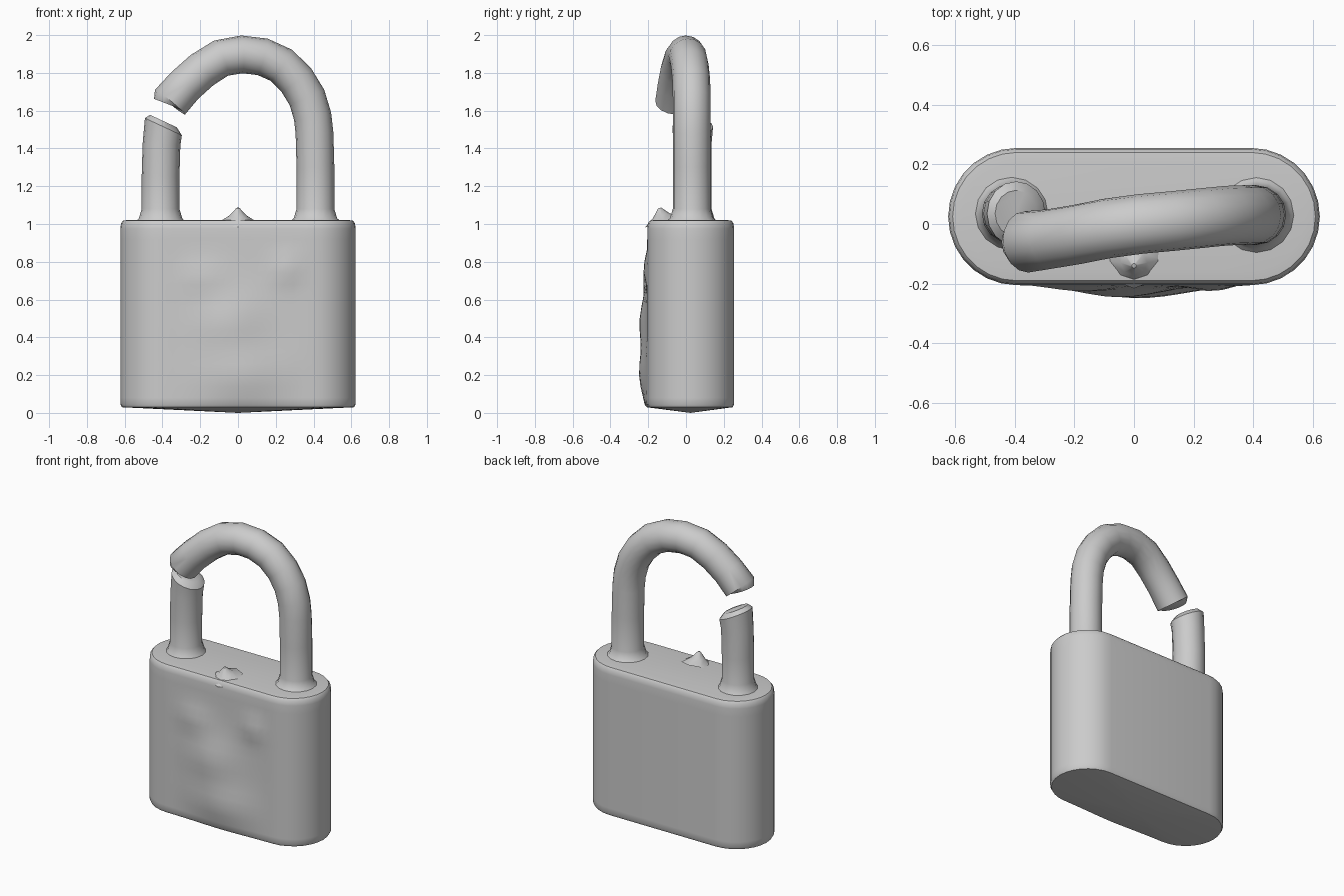
import bpy, bmesh, math
from mathutils import Vector

if "Cube" in bpy.data.objects:
    bpy.data.objects.remove(bpy.data.objects["Cube"])


def loft(name, rings, bottom_z=None):
    """Skin a stack of equal-length rings and cap both ends."""
    bm = bmesh.new()
    loops = [[bm.verts.new(p) for p in ring] for ring in rings]
    n = len(loops[0])
    for a, b in zip(loops, loops[1:]):
        for i in range(n):
            j = (i + 1) % n
            bm.faces.new((a[i], a[j], b[j], b[i]))
    bm.faces.new(loops[-1])
    base = bm.faces.new(loops[0][::-1])
    if bottom_z is not None:
        # shallow bulge under the base
        poke = bmesh.ops.poke(bm, faces=[base])
        poke["verts"][0].co.z = bottom_z
    bmesh.ops.recalc_face_normals(bm, faces=bm.faces[:])
    mesh = bpy.data.meshes.new(name)
    bm.to_mesh(mesh)
    bm.free()
    ob = bpy.data.objects.new(name, mesh)
    bpy.context.collection.objects.link(ob)
    bpy.context.view_layer.objects.active = ob
    ob.select_set(True)
    bpy.ops.object.shade_smooth_by_angle(angle=math.radians(40))
    ob.select_set(False)
    return ob


def bump(x, z, cx, cz, sx, sz):
    return math.exp(-((x - cx) / sx) ** 2 - ((z - cz) / sz) ** 2)


def body_ring(z, inset):
    """Stadium outline with a softly dented front."""
    r, half, cy = 0.23 - inset, 0.393, 0.025
    pts = []
    for i in range(15):
        a = -math.pi / 2 + math.pi * i / 14
        pts.append((half + r * math.cos(a), cy + r * math.sin(a)))
    for i in range(15):
        a = math.pi / 2 + math.pi * i / 14
        pts.append((-half + r * math.cos(a), cy + r * math.sin(a)))
    pts += [(-half + 2 * half * i / 16, cy - r) for i in range(1, 16)]
    ring = []
    for x, y in pts:
        if y < cy - r + 0.001 and abs(x) < half - 0.01:
            fade = min(1, (half - abs(x)) / 0.1) * min(1, (1.02 - z) / 0.15)
            y -= fade * (0.04 * bump(x, z, -0.05, 0.48, 0.18, 0.16)
                         + 0.042 * bump(x, z, 0.02, 0.2, 0.22, 0.15)
                         + 0.022 * bump(x, z, 0.26, 0.76, 0.08, 0.07)
                         + 0.02 * bump(x, z, -0.18, 0.72, 0.12, 0.08))
        ring.append(Vector((x, y, z)))
    return ring


def tube(name, path, radii, end_normal=None, sides=16):
    """Round bar along a path, optionally cut at a slant."""
    pts = [Vector(p) for p in path]
    rings = []
    for i, p in enumerate(pts):
        t = (pts[min(i + 1, len(pts) - 1)] - pts[max(i - 1, 0)]).normalized()
        if end_normal and i >= len(pts) - 2:
            t = Vector(end_normal).normalized()
        u = (Vector((0, 1, 0)) - t * t.y).normalized()
        v = t.cross(u)
        rings.append([p + radii[i] * (u * math.cos(a) + v * math.sin(a))
                      for a in (2 * math.pi * k / sides for k in range(sides))])
    return loft(name, rings)


# Lock body with softened rims
levels = [(0.03, 0.008), (0.045, 0.0)]
levels += [(0.08 + 0.06 * i, 0.0) for i in range(15)]
levels += [(0.975, 0.0), (1.005, 0.004), (1.018, 0.015), (1.022, 0.05)]
loft("lock_body", [body_ring(z, s) for z, s in levels], bottom_z=0.0)

# Cut shackle: long leg, bow and twisted free end
bow = [(0.41, 0.03, 1.0), (0.41, 0.03, 1.03), (0.41, 0.03, 1.08),
       (0.41, 0.03, 1.3), (0.405, 0.03, 1.48), (0.395, 0.03, 1.57),
       (0.365, 0.03, 1.67), (0.31, 0.028, 1.76), (0.23, 0.02, 1.84),
       (0.13, 0.01, 1.885), (0.02, 0.0, 1.898), (-0.09, -0.015, 1.878),
       (-0.19, -0.035, 1.815), (-0.28, -0.05, 1.735), (-0.36, -0.06, 1.645),
       (-0.365, -0.06, 1.632)]
tube("shackle", bow, [0.155, 0.115] + [0.1] * 12 + [0.103, 0.085])

# Remaining stub of the severed leg
stub = [(-0.41, 0.035, 1.0), (-0.41, 0.035, 1.03), (-0.41, 0.035, 1.08),
        (-0.41, 0.035, 1.25), (-0.405, 0.035, 1.42),
        (-0.395, 0.035, 1.515), (-0.395, 0.035, 1.545)]
tube("shackle_stub", stub, [0.14, 0.115, 0.1, 0.1, 0.1, 0.108, 0.078],
     end_normal=(0.42, 0.0, 0.9))

# Small ridge on the top face
tube("top_nub", [(0, -0.12, 1.01), (0, -0.13, 1.045), (0, -0.14, 1.085)],
     [0.1, 0.045, 0.008], sides=8)
